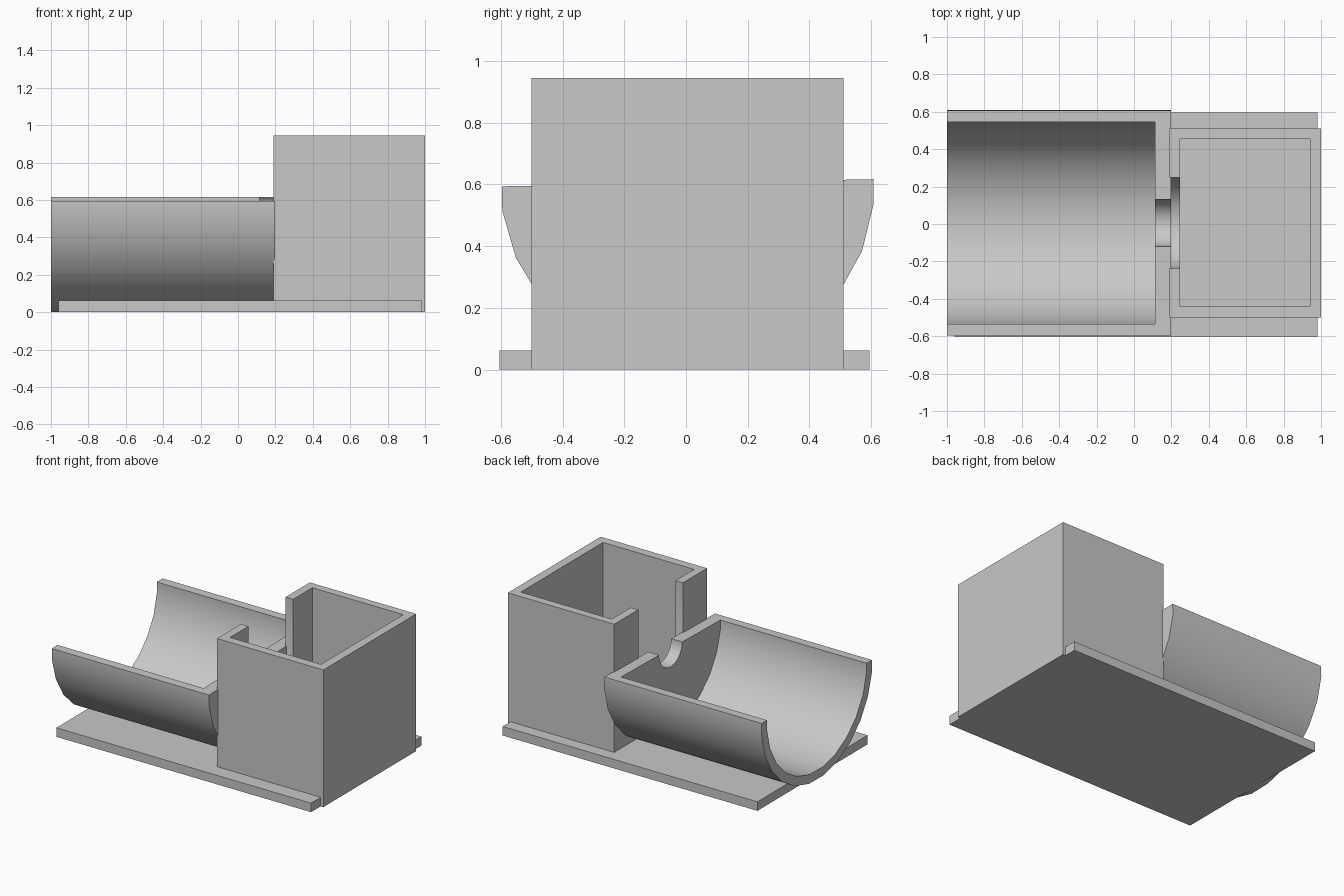
import bpy, bmesh, math
from mathutils import Matrix, Vector

old = bpy.data.objects.get("Cube")
if old:
    bpy.data.objects.remove(old, do_unlink=True)

grey = bpy.data.materials.new("light grey")
grey.use_nodes = True
colour = (0.58, 0.58, 0.58, 1)
grey.diffuse_color = colour
grey.node_tree.nodes["Principled BSDF"].inputs["Base Color"].default_value = colour


def prism(name, outline, x0, x1):
    """Closed (y, z) outline extruded along x."""
    bm = bmesh.new()
    face = bm.faces.new([bm.verts.new((x0, y, z)) for y, z in outline])
    made = bmesh.ops.extrude_face_region(bm, geom=[face])["geom"]
    verts = [g for g in made if isinstance(g, bmesh.types.BMVert)]
    bmesh.ops.translate(bm, verts=verts, vec=(x1 - x0, 0, 0))
    bmesh.ops.recalc_face_normals(bm, faces=bm.faces)
    mesh = bpy.data.meshes.new(name)
    bm.to_mesh(mesh)
    bm.free()
    mesh.materials.append(grey)
    obj = bpy.data.objects.new(name, mesh)
    bpy.context.collection.objects.link(obj)
    return obj


def rect(y0, y1, z0, z1):
    return [(y0, z0), (y1, z0), (y1, z1), (y0, z1)]


def half_round(radius, rise=0):
    """Lower half of a 24-sided round, with optional straight sides above."""
    step = math.radians(15)
    pts = [(radius * math.cos(a), radius * math.sin(a))
           for a in (-step * (i + 0.5) for i in range(12))]
    rim = radius * math.cos(step / 2)
    return [(rim, rise)] + pts + [(-rim, rise)]


def place(outline, tilt):
    """Move an outline to the trough axis and roll it about x."""
    turn = Matrix.Rotation(math.radians(tilt), 2)
    return [tuple(turn @ Vector(p) + Vector((0.005, 0.605))) for p in outline]


def cut(target, *cutters):
    """Subtract each cutter and remove it afterwards."""
    bpy.context.view_layer.objects.active = target
    for cutter in cutters:
        cutter.hide_render = True
        mod = target.modifiers.new("cut", "BOOLEAN")
        mod.operation, mod.solver, mod.object = "DIFFERENCE", "EXACT", cutter
        bpy.ops.object.modifier_apply(modifier=mod.name)
        bpy.data.objects.remove(cutter, do_unlink=True)


# Flat base plate
prism("base_plate", rect(-0.605, 0.595, 0, 0.062), -0.96, 0.98)

# Open box with a round-bottomed slot in the wall beside the trough
box = prism("open_box", rect(-0.5, 0.51, 0, 0.944), 0.19, 1.0)
cut(box,
    prism("box_cavity", rect(-0.44, 0.455, 0.065, 1.2), 0.247, 0.94),
    prism("box_slot", place(half_round(0.245, 0.6), 0), 0.1, 0.3))

# Half-round trough, open at its far end, with a notched end wall
TILT = 1.1
trough = prism("trough", place(half_round(0.607), TILT), -1.0, 0.197)
cut(trough,
    prism("trough_cavity", place(half_round(0.545, 0.2), TILT), -1.2, 0.113),
    prism("trough_notch", place(half_round(0.126, 0.2), TILT), 0.05, 0.3))

# Smooth the round surfaces and keep the edges crisp
bpy.ops.object.select_all(action="DESELECT")
for obj in (box, trough):
    obj.select_set(True)
bpy.context.view_layer.objects.active = trough
bpy.ops.object.shade_smooth_by_angle(angle=math.radians(30))
